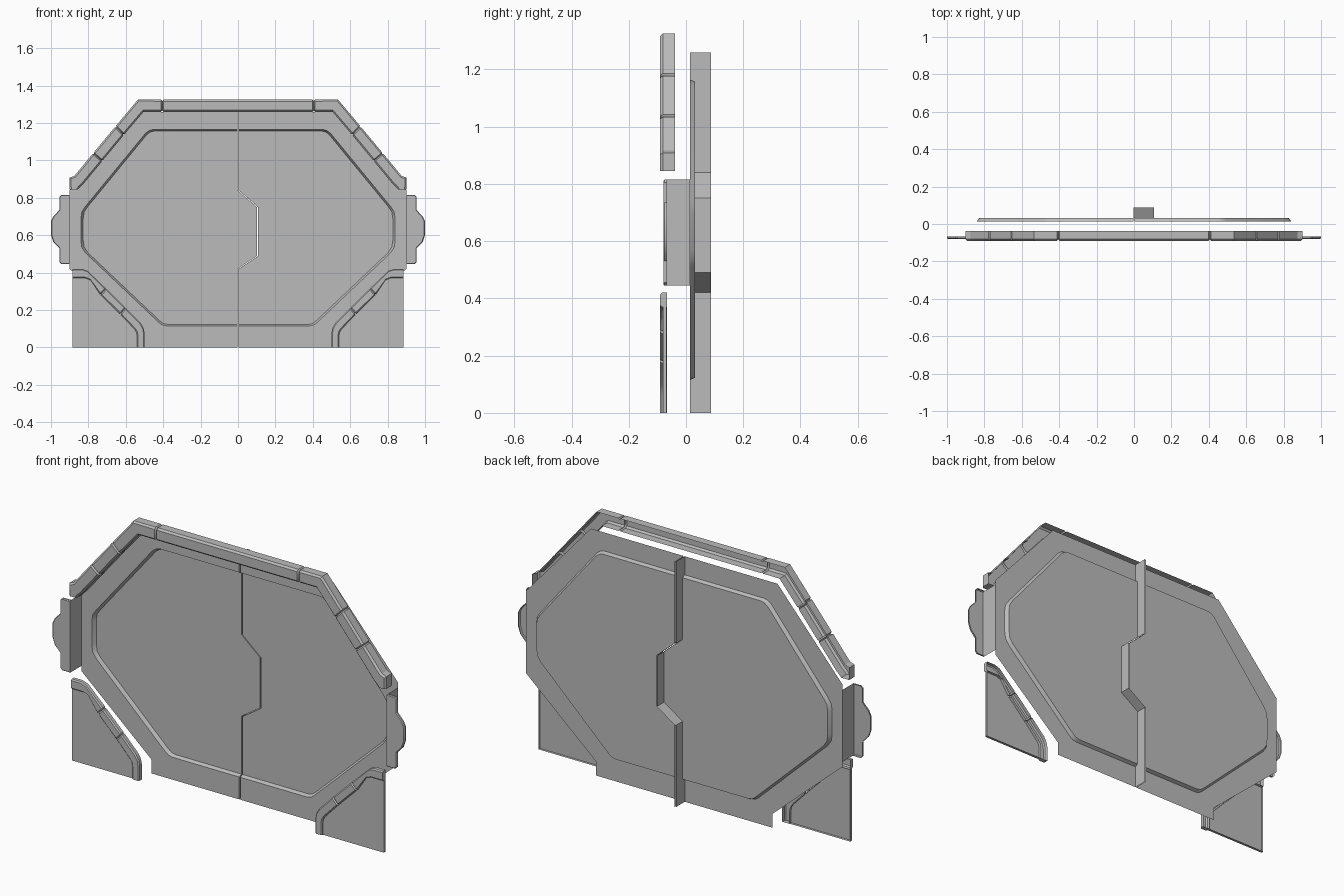
import bpy, bmesh, math

cube = bpy.data.objects.get("Cube")
if cube:
    bpy.data.objects.remove(cube)

metal = bpy.data.materials.new("grey_metal")
metal.use_nodes = True
GREY = (0.5, 0.5, 0.5, 1)
metal.diffuse_color = GREY
metal.node_tree.nodes["Principled BSDF"].inputs["Base Color"].default_value = GREY


def finish(name, bm):
    """Weld, face the sheet forward and turn the mesh into an object."""
    bmesh.ops.remove_doubles(bm, verts=bm.verts, dist=0.0005)
    bmesh.ops.recalc_face_normals(bm, faces=bm.faces)
    bm.normal_update()
    if sum(f.normal.y * f.calc_area() for f in bm.faces) > 0:
        bmesh.ops.reverse_faces(bm, faces=bm.faces)
    mesh = bpy.data.meshes.new(name)
    bm.to_mesh(mesh)
    bm.free()
    mesh.materials.append(metal)
    ob = bpy.data.objects.new(name, mesh)
    bpy.context.collection.objects.link(ob)
    bpy.ops.object.select_all(action="DESELECT")
    ob.select_set(True)
    bpy.context.view_layer.objects.active = ob
    bpy.ops.object.shade_smooth_by_angle(angle=math.radians(30))
    return ob


def face(bm, pts):
    return bm.faces.new([bm.verts.new(p) for p in pts])


def at(path, y):
    return [(x, y, z) for x, z in path]


def strip(bm, a, b):
    """Quads between two matching rows of points."""
    for i in range(len(a) - 1):
        face(bm, [a[i], a[i + 1], b[i + 1], b[i]])


def flip(path, s):
    return [(x * s, z) for x, z in path]


# Door leaves: raised border, recessed panel and a flange behind the seam
FRONT, PANEL, BACK = 0.014, 0.032, 0.087
BORDER = [(0, 1.26), (0.53, 1.26), (0.9, 0.84), (0.9, 0.42),
          (0.5, 0.07), (0.5, 0)]
RECESS = [(0, 1.165), (0.455, 1.165), (0.475, 1.16), (0.495, 1.145),
          (0.815, 0.755), (0.835, 0.725), (0.84, 0.69), (0.84, 0.57),
          (0.835, 0.535), (0.815, 0.505), (0.425, 0.135), (0.405, 0.12),
          (0.38, 0.115), (0, 0.115)]
KINK = [(0, 0.42), (0.105, 0.49), (0.105, 0.75), (0, 0.84)]


def door(name, s):
    gap = s * 0.003

    def side(path):
        return [(gap if x == 0 else x * s, z) for x, z in path]

    border, recess = side(BORDER), side(RECESS)
    inset = side([(x * 0.985, 0.64 + (z - 0.64) * 0.985) for x, z in RECESS])
    kink = [(x + gap, z) for x, z in KINK]
    bm = bmesh.new()
    face(bm, at(border + [(gap, 0)] + recess[::-1], FRONT))
    strip(bm, at(recess, FRONT), at(inset, PANEL))
    face(bm, at(inset + kink, PANEL))
    seam = [(gap, 0), recess[-1], inset[-1]] + kink + [inset[0], recess[0], border[0]]
    last = len(seam) - 1
    front = [(x, FRONT if i in (0, 1, last - 1, last) else PANEL, z)
             for i, (x, z) in enumerate(seam)]
    strip(bm, front, at(seam, BACK))
    finish(name, bm)


door("left_door_leaf", 1)
door("right_door_leaf", -1)


def grooved(stations, joints, g=0.006, dip=0.007):
    """Add three close stations with a dip at every joint of a trim."""
    out = []
    for i, (o, n) in enumerate(stations):
        if i not in joints:
            out.append((o, n, 0))
            continue
        (po, pn), (qo, qn) = stations[i - 1], stations[i + 1]
        for k in (-1, 0, 1):
            to = qo if k > 0 else po
            length = math.dist(o, to)
            dx, dz = [(to[c] - o[c]) / length * g * abs(k) for c in (0, 1)]
            out.append(((o[0] + dx, o[1] + dz), (n[0] + dx, n[1] + dz),
                        0 if k else dip))
    return out


def channel(bm, stations, yf, yb, bevel):
    """Hollow trim, open at the back, with bevelled front edges."""
    rows = []
    for (ox, oz), (ix, iz), d in stations:
        w = math.hypot(ox - ix, oz - iz)

        def mix(dist):
            t = dist / w
            return ox + (ix - ox) * t, oz + (iz - oz) * t
        row = []
        for dist, y in ((d, yb), (d, yf + bevel + d), (bevel + d, yf + d),
                        (w - bevel - d, yf + d), (w - d, yf + bevel + d), (w - d, yb)):
            x, z = mix(dist)
            row.append((x, y, z))
        rows.append(row)
    for a, b in zip(rows, rows[1:]):
        strip(bm, a, b)
    face(bm, rows[0])
    face(bm, rows[-1])


# Upper trim: one channel over the top and down both slopes
HALF = [((-0.9, 0.845), (-0.855, 0.845)),
        ((-0.9, 0.908), (-0.845, 0.857)),
        ((-0.875, 0.917), (-0.83, 0.87)),
        ((-0.775, 1.038), (-0.725, 0.997)),
        ((-0.655, 1.182), (-0.61, 1.136)),
        ((-0.535, 1.325), (-0.505, 1.26)),
        ((-0.405, 1.325), (-0.405, 1.26))]
upper = HALF + [tuple(flip(pair, -1)) for pair in HALF[::-1]]
bm = bmesh.new()
channel(bm, grooved(upper, (3, 4, 6, 7, 9, 10)), -0.09, -0.038, 0.009)
finish("upper_trim", bm)

# Lower corners: a flat gusset with folded rims and a jointed trim
LOWER = [((0.885, 0.42), (0.885, 0.37)),
         ((0.835, 0.42), (0.815, 0.37)),
         ((0.805, 0.41), (0.788, 0.36)),
         ((0.705, 0.315), (0.735, 0.282)),
         ((0.6, 0.212), (0.63, 0.178)),
         ((0.52, 0.13), (0.553, 0.097)),
         ((0.505, 0.105), (0.543, 0.08)),
         ((0.5, 0.08), (0.54, 0.062)),
         ((0.5, 0), (0.54, 0))]
for side_name, s in (("left", 1), ("right", -1)):
    pairs = [tuple(flip(pair, s)) for pair in LOWER]
    bm = bmesh.new()
    channel(bm, grooved(pairs, (3, 4), dip=0.005), -0.09, -0.066, 0.006)
    finish(side_name + "_lower_trim", bm)

    inner = [n for o, n in pairs]
    corner = (s * 0.885, 0)
    bm = bmesh.new()
    face(bm, at(inner + [corner], -0.081))
    rim = [inner[-1], corner, inner[0]]
    strip(bm, at(rim, -0.081), at(rim, -0.068))
    finish(side_name + "_gusset", bm)

# Side brackets: a wall running back to the door and a shaped front tab
TAB = [(0.9, 0.445), (0.945, 0.445), (0.955, 0.455), (0.955, 0.53),
       (0.988, 0.565), (1, 0.6), (1, 0.675), (0.988, 0.7), (0.955, 0.735),
       (0.955, 0.805), (0.945, 0.815), (0.9, 0.815)]
for side_name, s in (("left", 1), ("right", -1)):
    tab = flip(TAB, s)
    face_pts = flip([(0.9 + (x - 0.9) * 0.95, 0.63 + (z - 0.63) * 0.98)
                     for x, z in TAB], s)
    bm = bmesh.new()
    face(bm, at(face_pts, -0.079))
    strip(bm, at(face_pts, -0.079), at(tab, -0.075))
    strip(bm, at(tab, -0.075), at(tab, -0.067))
    ends = [face_pts[0], face_pts[-1]]
    wall = [tab[0], tab[-1]]
    strip(bm, at(ends, -0.079), at(wall, -0.075))
    strip(bm, at(wall, -0.075), at(wall, FRONT))
    finish(side_name + "_bracket", bm)
